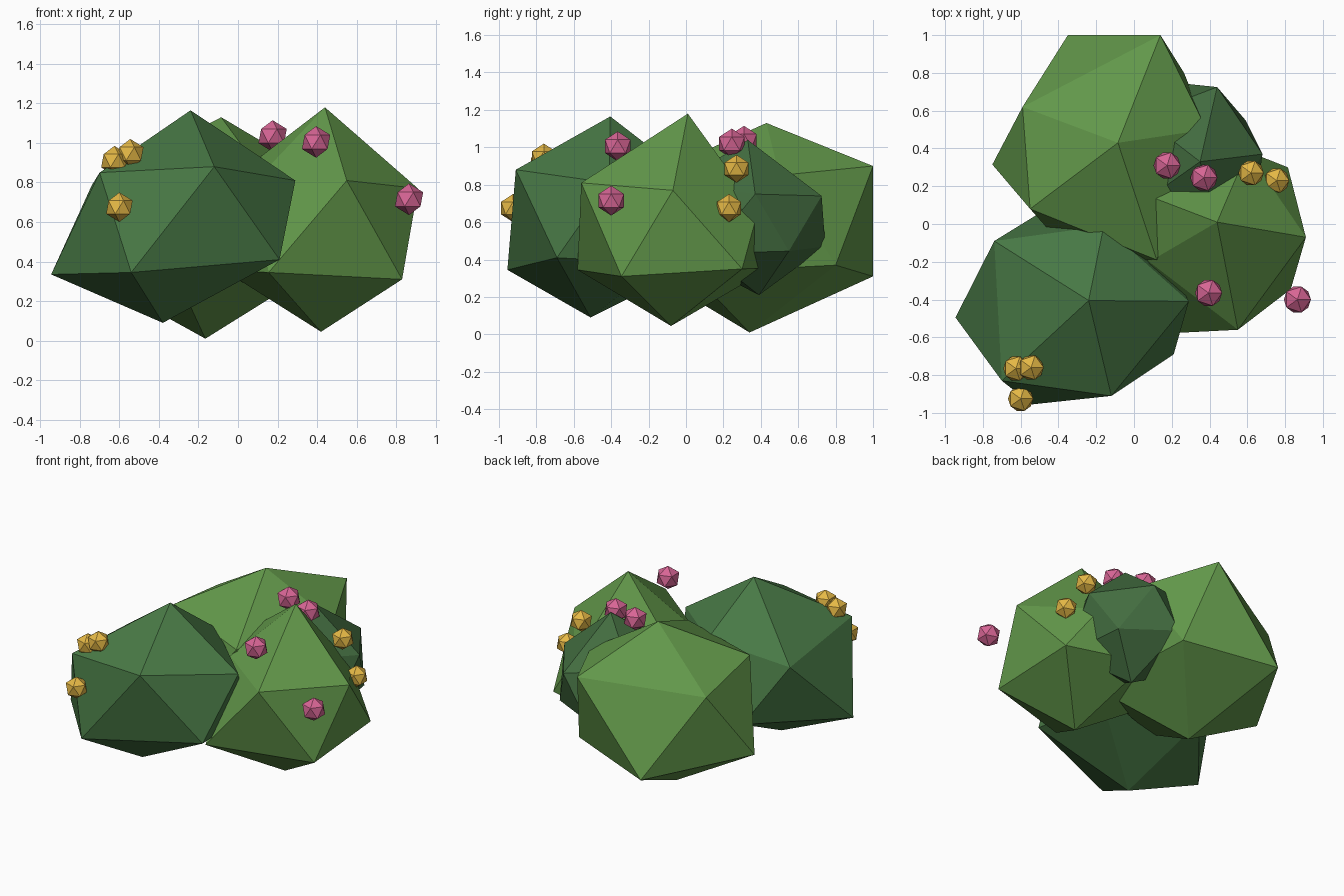
import bpy
from mathutils import Vector


def material(name, rgb):
    m = bpy.data.materials.new(name)
    m.diffuse_color = (*rgb, 1)
    return m


DARK = material("dark_leaf", (0.065, 0.19, 0.06))
DEEP = material("deep_leaf", (0.055, 0.15, 0.05))
LIGHT = material("light_leaf", (0.125, 0.32, 0.07))
PINK = material("pink_petal", (0.68, 0.13, 0.30))
YELLOW = material("yellow_petal", (0.78, 0.48, 0.06))


def ball(name, centre, radii, mat):
    bpy.ops.mesh.primitive_ico_sphere_add(subdivisions=1, radius=1)
    ob = bpy.context.object
    ob.name = name
    for v in ob.data.vertices:
        v.co = Vector(a * r + c for a, r, c in zip(v.co, radii, centre))
    ob.data.materials.append(mat)
    return ob


def clump(name, centre, radii, mat, pulls):
    """Leaf clump: an icosahedron whose nearest corners are pulled into place."""
    ob = ball(name, centre, radii, mat)
    free = list(ob.data.vertices)
    for p in map(Vector, pulls):
        v = min(free, key=lambda q: (q.co - p).length)
        free.remove(v)
        v.co = p


# Four overlapping leaf clumps
clump("front_left_clump", (-.31, -.46, .62), (.63, .62, .54), DARK, [
    (-.24, -.405, 1.165), (-.38, -.51, .09),
    (-.12, -.91, .88), (.29, -.41, .81), (-.16, -.01, .86),
    (-.74, -.09, .785), (-.70, -.83, .85),
    (-.945, -.495, .335), (-.54, -.955, .345), (.21, -.69, .41)])
clump("back_left_clump", (-.13, .39, .58), (.66, .68, .56), LIGHT, [
    (-.085, .43, 1.13), (-.165, .34, .01),
    (.14, 1.0, .90), (-.59, .62, .806), (-.55, .08, .887),
    (.12, -.19, .85), (.385, .50, .85),
    (-.35, 1.0, .31), (-.75, .315, .334), (.265, .80, .37)])
clump("right_clump", (.43, -.04, .61), (.56, .58, .57), LIGHT, [
    (.44, .01, 1.18), (.42, -.08, .045),
    (.91, -.07, .77), (.55, -.56, .81), (.60, .385, .66),
    (.10, .14, .92), (.08, -.20, .80),
    (.83, -.345, .31), (.815, .30, .35), (.155, -.58, .345)])
clump("back_right_clump", (.34, .34, .62), (.42, .44, .42), DEEP, [
    (.35, .33, 1.04), (.35, .39, .21),
    (.44, .725, .74), (.68, .37, .75), (.59, .55, .445), (.25, .745, .47)])

# Blossoms
for mat, radius, spots in (
    (PINK, .08, [(.175, .31, 1.035), (.37, .245, 1.02),
                 (.395, -.365, 1.005), (.865, -.40, .715)]),
    (YELLOW, .075, [(-.625, -.765, .91), (-.545, -.76, .945), (-.60, -.925, .675),
                    (.62, .27, .885), (.755, .23, .675)])):
    for i, p in enumerate(spots):
        ball(f"{mat.name.split('_')[0]}_blossom_{i + 1}", p, (radius,) * 3, mat)
